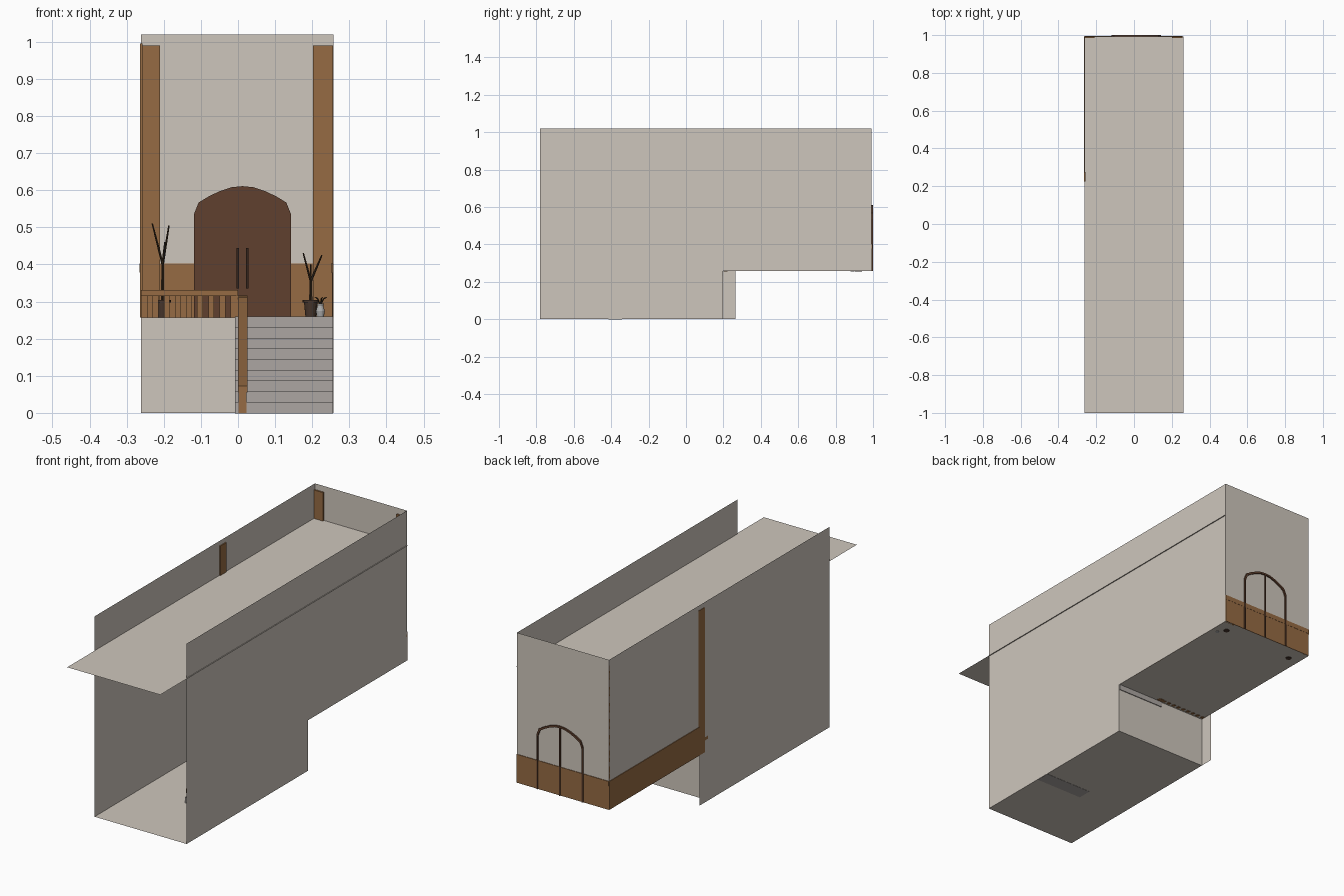
import bpy, bmesh, math
from mathutils import Vector

if "Cube" in bpy.data.objects:
    bpy.data.objects.remove(bpy.data.objects["Cube"])


def mat(name, rgb):
    m = bpy.data.materials.new(name)
    lin = [(c / 255 / 12.92) if c < 10 else ((c / 255 + 0.055) / 1.055) ** 2.4 for c in rgb]
    m.diffuse_color = (*lin, 1)
    m.use_nodes = True
    m.node_tree.nodes["Principled BSDF"].inputs["Base Color"].default_value = m.diffuse_color
    return m


PLASTER = mat("plaster", (206, 198, 188))
STONE = mat("grey_stone", (172, 166, 162))
WOOD = mat("warm_wood", (150, 107, 67))
DOOR = mat("dark_door_wood", (96, 64, 46))
HANDLE = mat("dark_metal", (52, 36, 28))
POT = mat("brown_pot", (72, 54, 44))
VASE = mat("pale_vase", (172, 172, 172))
TWIG = mat("plant_stem", (58, 43, 28))


def make(name, verts, faces, material):
    me = bpy.data.meshes.new(name)
    me.from_pydata([tuple(v) for v in verts], [], faces)
    bm = bmesh.new()
    bm.from_mesh(me)
    bmesh.ops.recalc_face_normals(bm, faces=bm.faces)
    bm.to_mesh(me)
    bm.free()
    me.materials.append(material)
    ob = bpy.data.objects.new(name, me)
    bpy.context.collection.objects.link(ob)
    return ob


def sheet(name, pts, material=PLASTER):
    return make(name, pts, [tuple(range(len(pts)))], material)


def prism(name, pts, offset, material):
    """Closed outline pushed along an offset vector."""
    n = len(pts)
    o = Vector(offset)
    verts = [Vector(p) for p in pts] + [Vector(p) + o for p in pts]
    faces = [tuple(range(n)), tuple(range(2 * n - 1, n - 1, -1))]
    faces += [(i, (i + 1) % n, n + (i + 1) % n, n + i) for i in range(n)]
    return make(name, verts, faces, material)


def box(name, x, y, z, material):
    pts = [(x[0], y[0], z[0]), (x[1], y[0], z[0]), (x[1], y[1], z[0]), (x[0], y[1], z[0])]
    return prism(name, pts, (0, 0, z[1] - z[0]), material)


def lathe(name, centre, profile, material, n=16):
    verts, faces = [], []
    for r, z in profile:
        for i in range(n):
            a = 2 * math.pi * i / n
            verts.append((centre[0] + r * math.cos(a), centre[1] + r * math.sin(a), z))
    for k in range(len(profile) - 1):
        for i in range(n):
            j = (i + 1) % n
            faces.append((k * n + i, k * n + j, (k + 1) * n + j, (k + 1) * n + i))
    faces.append(tuple(range(n)))
    faces.append(tuple(range((len(profile) - 1) * n, len(profile) * n)))
    return make(name, verts, faces, material)


def stick(name, a, b, r0, r1, material=TWIG):
    a, b = Vector(a), Vector(b)
    d = b - a
    bm = bmesh.new()
    bmesh.ops.create_cone(bm, cap_ends=True, segments=6, radius1=r0, radius2=r1, depth=d.length)
    rot = d.to_track_quat('Z', 'Y').to_matrix()
    me = bpy.data.meshes.new(name)
    for v in bm.verts:
        v.co = rot @ v.co + (a + b) / 2
    bm.to_mesh(me)
    bm.free()
    me.materials.append(material)
    bpy.context.collection.objects.link(bpy.data.objects.new(name, me))


XL, XR, YF, YB, YS, H, TOP = -0.262, 0.257, -0.78, 0.993, 0.195, 0.257, 1.02

# Shell: thin walls, two floor levels, ceiling
for name, x, ystep in (("left_wall", XL, 0.265), ("right_wall", XR, YS)):
    sheet(name, [(x, YF, 0), (x, ystep, 0), (x, ystep, H), (x, YB, H), (x, YB, TOP), (x, YF, TOP)])
sheet("back_wall", [(XL, YB, H), (XR, YB, H), (XR, YB, TOP), (XL, YB, TOP)])
sheet("retaining_wall", [(XL, YS, 0), (XR, YS, 0), (XR, YS, H), (XL, YS, H)])
for name, y0, y1, z, xr in (("lower_floor", YF, YS, 0, XR), ("upper_floor", YS, YB, H, XR),
                            ("ceiling", -1, YB, 0.845, 0.262)):
    sheet(name, [(XL, y0, z), (xr, y0, z), (xr, y1, z), (XL, y1, z)])

# Stairs
N, Y0 = 9, -0.415
TREAD, RISE = (YS - Y0) / N, 0.26 / N
for i in range(N):
    y = Y0 + i * TREAD
    box("step", (-0.008, XR - 0.001), (y, y + TREAD + 0.004), (i * RISE - 0.001, (i + 1) * RISE), STONE)

# Sloped stair railing
prism("stair_handrail", [(0, Y0 - 0.005, 0.055), (0, YS + 0.02, 0.3), (0, YS + 0.02, 0.317),
                         (0, Y0 - 0.005, 0.073)], (0.025, 0, 0), WOOD)
for i in range(N):
    y = Y0 + i * TREAD
    z = 0.06 + (y - Y0) * 0.4
    box("stair_baluster", (0.002, 0.023), (y - 0.003, y + 0.022), (max(0, i * RISE - 0.01), z + 0.004), WOOD)
box("landing_post", (-0.004, 0.025), (0.2, 0.222), (H - 0.001, 0.315), WOOD)

# Landing balustrade
box("balustrade_rail", (XL, 0.0), (0.198, 0.224), (0.315, 0.331), WOOD)
for i in range(9):
    x = XL + 0.002 + i * 0.03
    box("baluster", (x, x + 0.016), (0.203, 0.219), (H - 0.002, 0.316), WOOD)

# Wainscot with cap strip, on back and both sides of the landing
for name, e, z in (("wainscot", 0.002, (H, 0.378)), ("wainscot_cap", 0.003, (0.378, 0.402))):
    box(name + "_back", (XL, XR), (YB - e, YB + e), z, WOOD)
    box(name + "_left", (XL - e, XL + e), (0.265, YB), z, WOOD)
    box(name + "_right", (XR - 2 * e, XR - 0.001), (0.265, YB), z, WOOD)

# Flat pilasters
box("back_pilaster_left", (XL, -0.21), (0.984, 0.992), (H, 0.99), WOOD)
box("back_pilaster_right", (0.202, XR - 0.001), (0.984, 0.992), (H, 0.99), WOOD)
box("side_pilaster", (XL - 0.002, XL + 0.005), (0.225, 0.275), (H, 0.995), WOOD)

# Arched double door
CX = 0.012
half = [(0.131, H), (0.131, 0.535), (0.118, 0.567), (0.09, 0.584), (0.06, 0.598), (0.03, 0.608)]
arch = [(CX - a, z) for a, z in half] + [(CX, 0.611)] + [(CX + a, z) for a, z in reversed(half)]
inner = [(CX + (x - CX) * 0.95, z if z == H else z - 0.009) for x, z in arch]
prism("door_leaves", [(x, 0.983, z) for x, z in inner], (0, 0.009, 0), DOOR)
for i in range(len(arch) - 1):
    quad = [arch[i], arch[i + 1], inner[i + 1], inner[i]]
    prism("door_frame", [(x, 0.98, z) for x, z in quad], (0, 0.02, 0), DOOR)
box("door_meeting_bar", (CX - 0.003, CX + 0.003), (0.98, 1.0), (H, 0.602), DOOR)
for s in (-1, 1):
    for z in ((0.3, 0.378), (0.405, 0.51)):
        box("door_panel", sorted((CX + s * 0.024, CX + s * 0.085)), (0.979, 0.984), z, DOOR)
    box("door_handle", sorted((CX + s * 0.009, CX + s * 0.016)), (0.971, 0.977), (0.335, 0.445), HANDLE)
    for z in (0.35, 0.43):
        box("handle_mount", sorted((CX + s * 0.01, CX + s * 0.015)), (0.976, 0.984), (z - 0.003, z + 0.003), HANDLE)

# Potted plants: (x, y, fork height, tip offsets)
plants = ((-0.203, 0.915, 0.405, ((-0.028, -0.01, 0.51), (0.017, 0.0, 0.505), (0.006, -0.015, 0.46))),
          (0.196, 0.926, 0.36, ((-0.02, -0.01, 0.43), (0.03, -0.005, 0.425), (0.0, 0.015, 0.4))))
for x, y, fork, tips in plants:
    lathe("plant_pot", (x, y), [(0.014, H - 0.002), (0.018, 0.297), (0.022, 0.297), (0.022, 0.304),
                                (0.018, 0.304), (0.017, 0.298)], POT)
    stick("plant_trunk", (x, y, 0.295), (x, y, fork), 0.005, 0.004)
    for dx, dy, z in tips:
        stick("plant_branch", (x, y, fork - 0.005), (x + dx, y + dy, z), 0.0035, 0.002)

# Small vase with curved leaves
VX, VY = 0.222, 0.888
lathe("small_vase", (VX, VY), [(0.009, H - 0.002), (0.012, 0.275), (0.008, 0.288), (0.01, 0.295)], VASE)
for k in range(5):
    a = 2 * math.pi * k / 5
    c, s = math.cos(a), math.sin(a)
    mid = (VX + 0.009 * c, VY + 0.009 * s, 0.308)
    stick("vase_leaf", (VX, VY, 0.29), mid, 0.002, 0.002)
    stick("vase_leaf_tip", mid, (VX + 0.018 * c, VY + 0.018 * s, 0.312), 0.002, 0.001)
